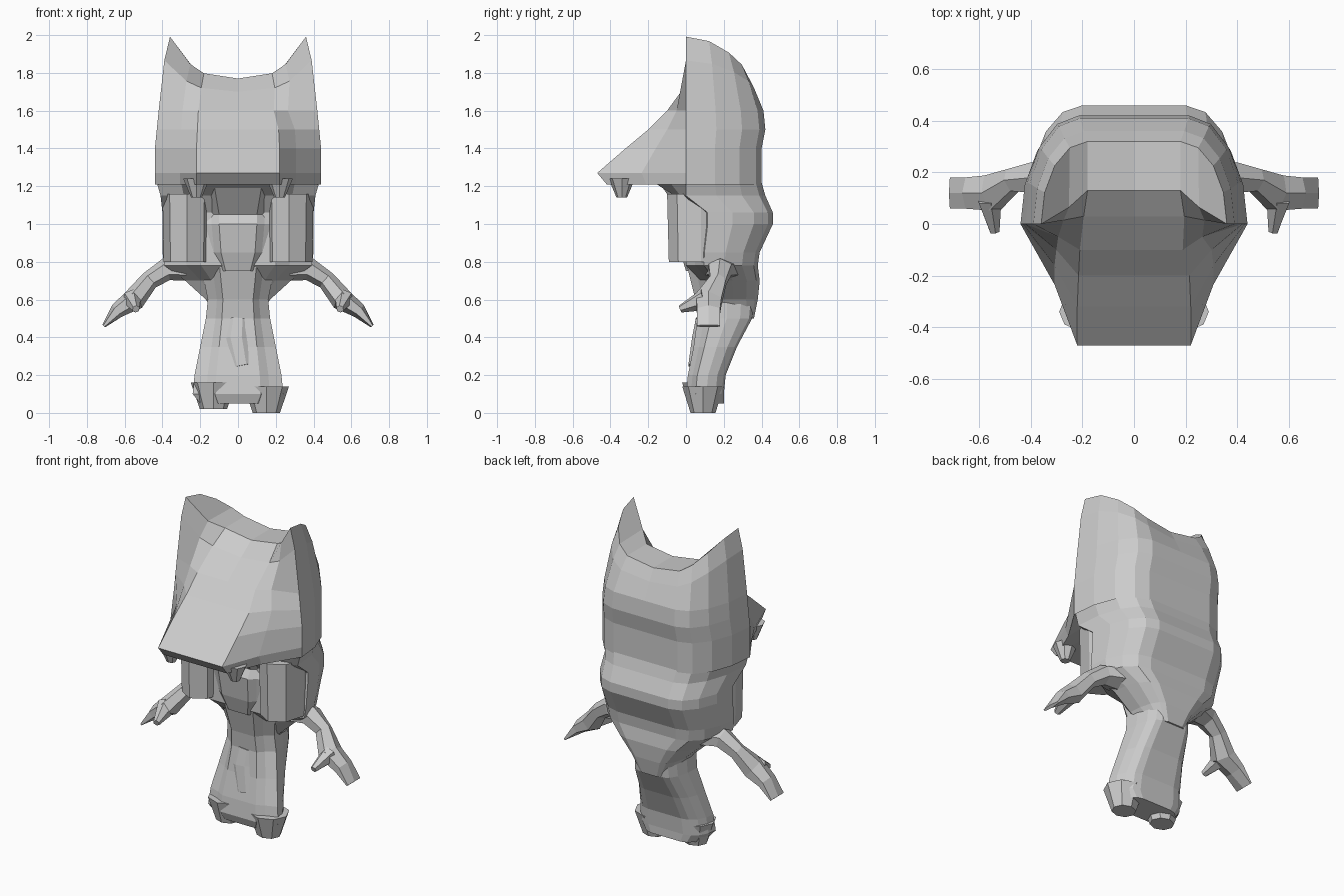
import bpy, bmesh, math
from mathutils import Vector

cube = bpy.data.objects.get("Cube")
if cube:
    bpy.data.objects.remove(cube)

grey = bpy.data.materials.new("plain grey")
grey.use_nodes = True
colour = (0.6, 0.6, 0.6, 1)
grey.diffuse_color = colour
grey.node_tree.nodes["Principled BSDF"].inputs["Base Color"].default_value = colour


def finish(bm, name):
    """Weld the seams and turn the faces into a grey object."""
    bmesh.ops.remove_doubles(bm, verts=bm.verts, dist=0.001)
    bmesh.ops.recalc_face_normals(bm, faces=bm.faces)
    mesh = bpy.data.meshes.new(name)
    bm.to_mesh(mesh)
    bm.free()
    mesh.materials.append(grey)
    part = bpy.data.objects.new(name, mesh)
    bpy.context.collection.objects.link(part)


def half_outline(height, front, width, back):
    """Flat front, hollow chamfer, then a rounded flank to a flat back."""
    flat = width / 2
    # Above the face the widest point stays on the centre line
    middle = 0 if height > 1.1 else front + (back - front) / 4
    outline = [(0, front), (flat, front),
               (flat + (width - flat) * 0.4, (front + middle) / 2)]
    for step in range(5):
        angle = math.pi / 8 * step
        outline.append((flat + (width - flat) * math.cos(angle),
                        middle + (back - middle) * math.sin(angle)))
    outline.append((0, back))
    return [Vector((x, y, height)) for x, y in outline]


def unchanged(point):
    return point


def shell(name, rows, shape=unchanged):
    """Loft mirrored outlines upward and close both ends."""
    bm = bmesh.new()
    for side in (1, -1):
        rings = []
        for row in rows:
            points = half_outline(*row)
            for point in points:
                point.x *= side
            rings.append([bm.verts.new(shape(point)) for point in points])
        for lower, upper in zip(rings, rings[1:]):
            for i in range(len(lower) - 1):
                bm.faces.new((lower[i], lower[i + 1], upper[i + 1], upper[i]))
        for ring in (rings[0], rings[-1]):
            centre, flat, chamfer, flank, *rear = ring
            bm.faces.new((centre, flat, rear[-2], rear[-1]))
            bm.faces.new((flat, chamfer, rear[-3], rear[-2]))
            bm.faces.new((chamfer, flank, *rear[:-2]))
    finish(bm, name)


def tube(name, path, side=1, sides=6):
    """Limb through stations of x, y, z, depth radius and thickness."""
    bm = bmesh.new()
    centres = [Vector((side * x, y, z)) for x, y, z, depth, thick in path]
    rings = []
    for i, (centre, station) in enumerate(zip(centres, path)):
        along = centres[min(i + 1, len(path) - 1)] - centres[max(i - 1, 0)]
        across = along.cross(Vector((0, 1, 0))).normalized()
        outward = across.cross(along).normalized()
        depth, thick = station[-2:]
        ring = []
        for k in range(sides):
            angle = math.tau * (k + 0.5) / sides
            offset = outward * depth * math.cos(angle) + across * thick * math.sin(angle)
            ring.append(bm.verts.new(centre + offset))
        rings.append(ring)
    for start, end in zip(rings, rings[1:]):
        for k in range(sides):
            bm.faces.new((start[k - 1], start[k], end[k], end[k - 1]))
    bm.faces.new(rings[0])
    bm.faces.new(rings[-1])
    finish(bm, name)


def drum(name, centre, size, lower=1, upper=1):
    """Eight-sided upright column with chosen end radii."""
    bm = bmesh.new()
    bmesh.ops.create_cone(bm, cap_ends=True, segments=8, radius1=lower, radius2=upper, depth=2)
    bmesh.ops.scale(bm, verts=bm.verts, vec=size)
    bmesh.ops.translate(bm, verts=bm.verts, vec=centre)
    finish(bm, name)


def raise_ears(point):
    """Lift the sides of the crown into ears and dent the left brow."""
    if point.x > 0.1 and point.y < 0 and round(point.z, 1) == 1.6:
        point.x *= 0.9
    crown = max(point.z - 1.6, 0)
    point.z += 28 * crown * abs(point.x) ** 3
    return point


# Hood: rows of height, front, half width and back, with a long brim
shell("hood", [
    (0.5, 0.2, 0.1, 0.36),
    (0.6, 0.1, 0.17, 0.38),
    (0.7, 0.08, 0.28, 0.39),
    (0.78, 0, 0.39, 0.38),
    (0.85, 0, 0.4, 0.39),
    (1, 0, 0.4, 0.46),
    (1.06, 0, 0.4, 0.46),
    (1.15, -0.06, 0.41, 0.42),
    (1.22, -0.17, 0.43, 0.4),
    (1.21, -0.42, 0.44, 0.4),
    (1.27, -0.47, 0.44, 0.4),
    (1.4, -0.32, 0.44, 0.4),
    (1.5, -0.2, 0.43, 0.42),
    (1.6, -0.1, 0.42, 0.41),
    (1.7, 0.03, 0.39, 0.36),
    (1.77, 0.13, 0.36, 0.32),
], raise_ears)

# Body: narrow neck over a flared lower half
shell("body", [
    (0.05, 0.02, 0.2, 0.2),
    (0.1, 0, 0.24, 0.2),
    (0.2, 0.01, 0.23, 0.21),
    (0.35, 0.04, 0.2, 0.27),
    (0.5, 0.06, 0.17, 0.35),
    (0.6, 0.05, 0.16, 0.36),
    (0.8, 0, 0.2, 0.33),
])

# Face: muzzle and the lip band under the brim
shell("muzzle", [
    (0.75, 0, 0.13, 0.2),
    (0.85, -0.03, 0.18, 0.2),
    (1, -0.05, 0.2, 0.2),
    (1.05, -0.02, 0.2, 0.2),
    (1.2, -0.13, 0.25, 0.2),
])

# Paired limbs and face parts
for side, word in ((1, "left"), (-1, "right")):
    tube(word + "_arm", [
        (0.28, 0.19, 0.76, 0.1, 0.06),
        (0.38, 0.18, 0.76, 0.07, 0.06),
        (0.47, 0.17, 0.7, 0.05, 0.05),
        (0.55, 0.12, 0.6, 0.08, 0.06),
        (0.64, 0.12, 0.54, 0.07, 0.04),
        (0.71, 0.12, 0.46, 0.07, 0.01),
    ], side)
    tube(word + "_thumb", [
        (0.56, 0.1, 0.6, 0.06, 0.05),
        (0.54, -0.03, 0.55, 0.02, 0.02),
    ], side)
    drum(word + "_cheek", (side * 0.27, 0.08, 0.98), (0.13, 0.18, 0.18), lower=0.95)
    drum(word + "_brim_corner", (side * 0.22, -0.34, 1.19), (0.07, 0.07, 0.05), lower=0.4)
    # The left foot stands wider and slightly lower
    drum(word + "_foot", (0.01 + side * 0.14, 0.09, 0.08 - side * 0.01),
         (0.12, 0.11, 0.07), lower=0.6)

# Slanted flap on the front of the garment
tube("front_flap", [
    (0, 0.07, 0.5, 0.02, 0.05),
    (-0.01, 0.05, 0.4, 0.02, 0.06),
    (0.02, 0.03, 0.25, 0.02, 0.05),
])
